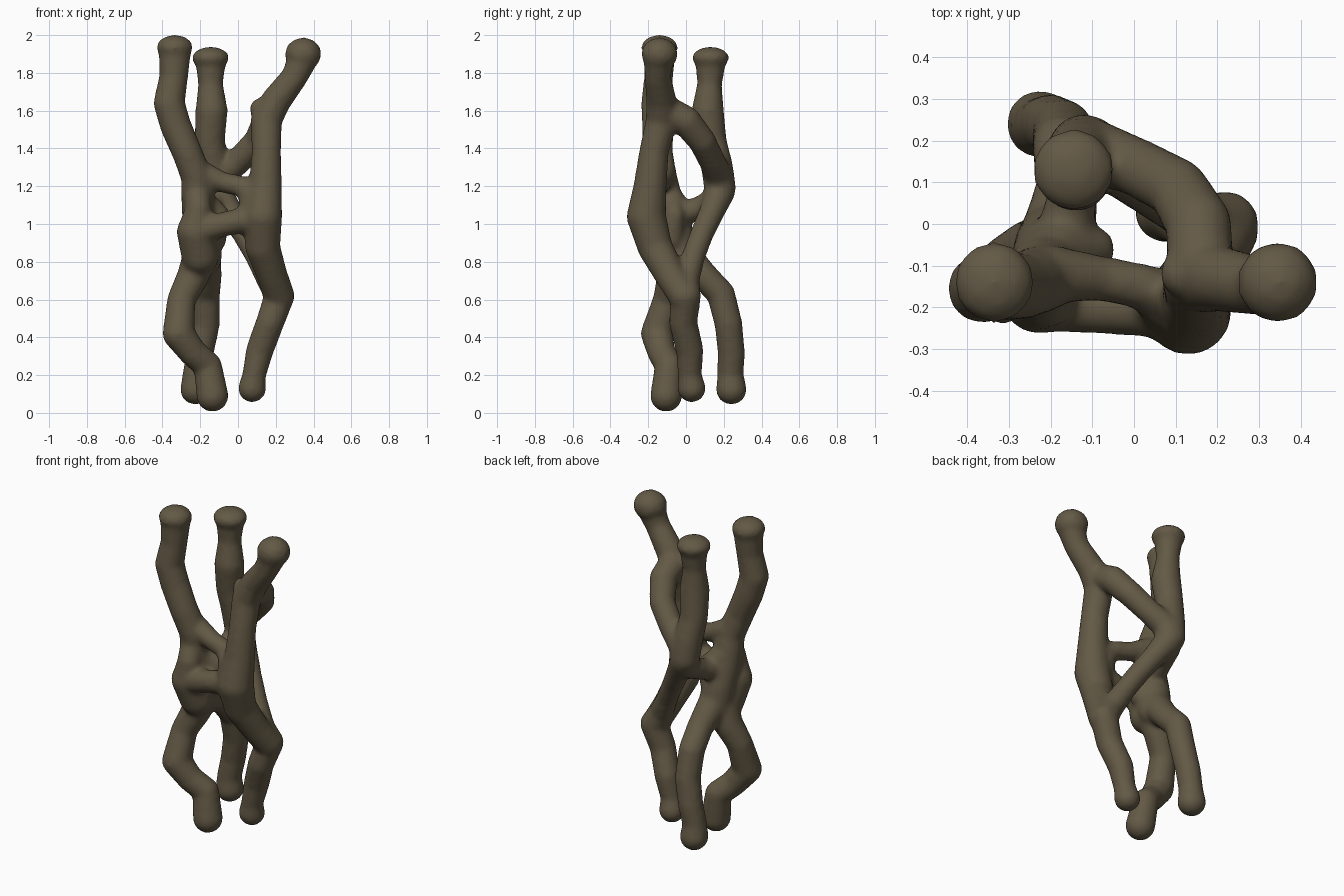
import bpy, bmesh
from mathutils import Vector, Matrix

bark = bpy.data.materials.new("dark olive brown")
bark.diffuse_color = (0.125, 0.1, 0.06, 1)

bm = bmesh.new()


def limb(*pts):
    """Tapered tube through (x, y, z, radius) points with ball joints."""
    for p in pts:
        bmesh.ops.create_icosphere(bm, subdivisions=3, radius=p[3],
                                   matrix=Matrix.Translation(p[:3]))
    for p, q in zip(pts, pts[1:]):
        a, b = Vector(p[:3]), Vector(q[:3])
        d = b - a
        m = Matrix.Translation((a + b) / 2) @ d.to_track_quat('Z', 'Y').to_matrix().to_4x4()
        bmesh.ops.create_cone(bm, cap_ends=True, segments=20, radius1=p[3],
                              radius2=q[3], depth=d.length, matrix=m)


def knob(x, y, z, r, h):
    """Flattened, slightly faceted branch end."""
    m = Matrix.Translation((x, y, z)) @ Matrix.Diagonal((r, r, h, 1))
    bmesh.ops.create_icosphere(bm, subdivisions=2, radius=1, matrix=m)


# flared branch ends
knob(-.335, -.14, 1.935, .1, .068)
knob(-.145, .13, 1.88, .102, .06)
knob(.345, -.14, 1.9, .1, .09)
# left upper branch, running down into the trunk
limb((-.335, -.14, 1.9, .085), (-.34, -.145, 1.78, .076), (-.365, -.155, 1.64, .083),
     (-.33, -.15, 1.52, .083), (-.27, -.15, 1.38, .08), (-.22, -.13, 1.25, .082),
     (-.21, -.1, 1.1, .09), (-.19, -.06, .95, .1), (-.18, -.03, .82, .095))
# back upper branch
limb((-.145, .13, 1.85, .08), (-.145, .125, 1.74, .066), (-.14, .115, 1.6, .086),
     (-.15, .135, 1.44, .08), (-.13, .165, 1.3, .085), (-.12, .18, 1.19, .085))
# right upper branch, running down to the right knee
limb((.34, -.145, 1.87, .08), (.3, -.15, 1.78, .07), (.2, -.13, 1.65, .08),
     (.15, -.13, 1.55, .083), (.15, -.17, 1.38, .078), (.145, -.19, 1.2, .088),
     (.13, -.21, 1.04, .105), (.13, -.165, .88, .093), (.18, -.085, .73, .082),
     (.22, -.015, .62, .08))
# stub at the fork
limb((.12, -.12, 1.61, .058), (.16, -.14, 1.53, .07))
# loop from the fork round the back to the right knee
limb((.16, -.1, 1.6, .08), (.155, 0, 1.545, .08), (.105, .085, 1.44, .073),
     (0, .14, 1.33, .07), (-.1, .175, 1.25, .078), (-.11, .18, 1.17, .08),
     (-.04, .135, 1.06, .067), (.03, .085, .95, .062), (.1, .04, .83, .062),
     (.17, 0, .7, .07), (.22, 0, .62, .08))
# link from the trunk to the back branch
limb((-.17, -.05, 1.05, .075), (-.15, .06, 1.08, .06), (-.12, .16, 1.13, .07))
# cross links between the trunks
limb((-.2, -.12, 1.27, .07), (-.08, -.13, 1.22, .055), (.02, -.15, 1.2, .055),
     (.08, -.18, 1.15, .075), (.08, -.2, 1.03, .075))
limb((-.22, -.12, 1.2, .07), (-.21, -.18, 1.08, .07), (-.225, -.165, .96, .1),
     (-.2, -.12, .83, .1))
limb((-.2, -.18, .97, .08), (-.07, -.2, 1.0, .065), (.03, -.2, 1.02, .07),
     (.12, -.21, 1.03, .09))
limb((-.19, -.07, 1.12, .07), (-.1, -.06, 1.05, .055), (-.13, -.08, .92, .07))
# left front leg
limb((-.19, -.07, .85, .098), (-.24, -.07, .72, .085), (-.3, -.1, .6, .075),
     (-.315, -.155, .42, .085), (-.24, -.13, .32, .075), (-.16, -.09, .25, .075),
     (-.135, -.105, .09, .085))
# left back leg
limb((-.18, -.02, .85, .09), (-.16, .09, .73, .075), (-.17, .185, .63, .075),
     (-.17, .225, .47, .074), (-.2, .24, .32, .072), (-.225, .235, .2, .07),
     (-.225, .24, .125, .082))
# right leg
limb((.22, 0, .62, .08), (.17, -.015, .48, .075), (.115, .02, .33, .073),
     (.085, .02, .2, .063), (.075, .03, .13, .075))

me = bpy.data.meshes.new("branching_form")
bm.to_mesh(me)
bm.free()
me.materials.append(bark)
ob = bpy.data.objects.new("branching_form", me)
bpy.context.collection.objects.link(ob)

# fuse the limbs and soften the joints
fuse = ob.modifiers.new("fuse", 'REMESH')
fuse.mode = 'VOXEL'
fuse.voxel_size = 0.014
fuse.use_smooth_shade = True
soft = ob.modifiers.new("soften", 'SMOOTH')
soft.factor = 0.5
soft.iterations = 8
